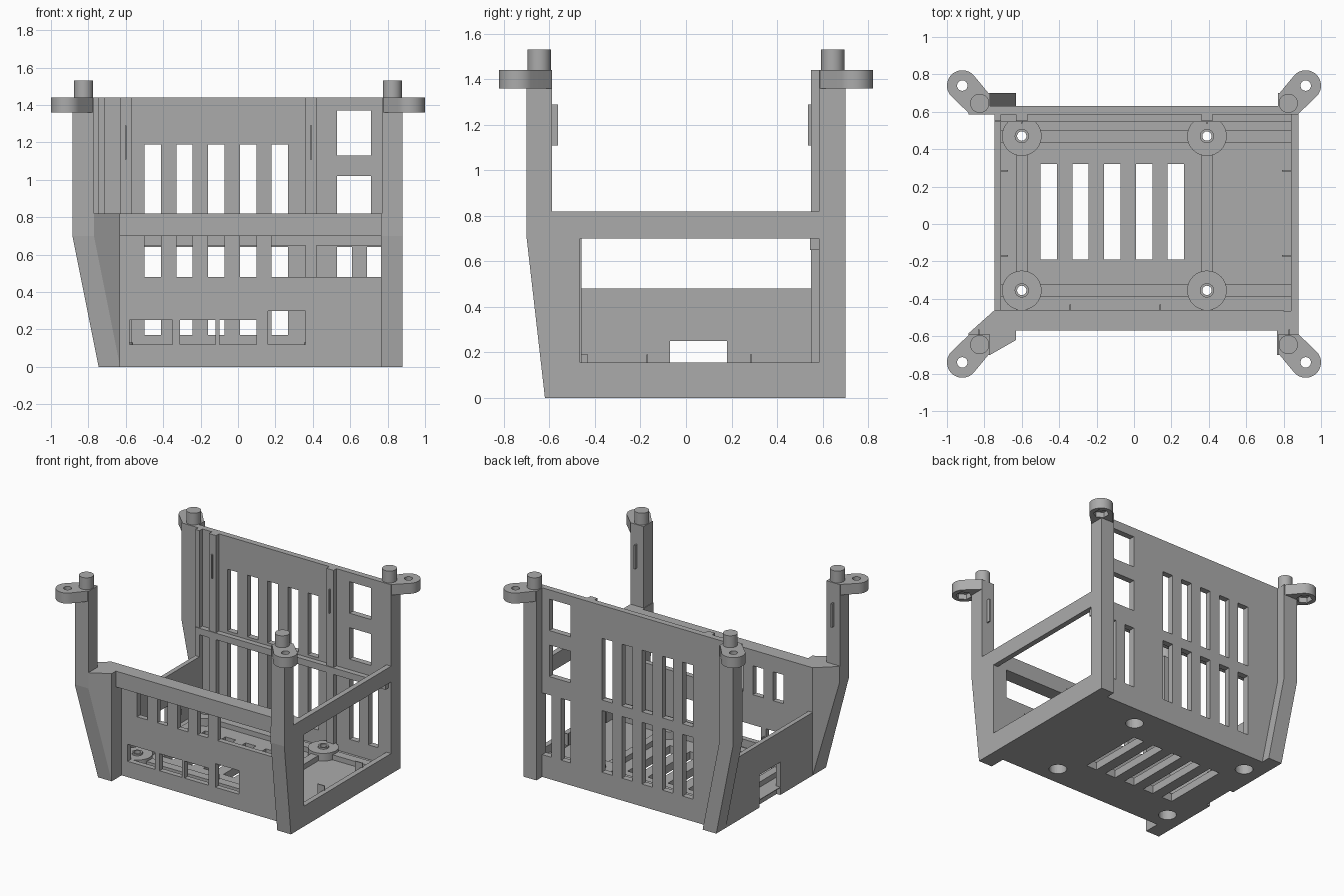
import bpy, bmesh, math
from mathutils import Vector

if "Cube" in bpy.data.objects:
    bpy.data.objects.remove(bpy.data.objects["Cube"], do_unlink=True)

gray = bpy.data.materials.new("matte_gray")
gray.use_nodes = True
gray.diffuse_color = (0.41, 0.41, 0.41, 1)
gray.node_tree.nodes["Principled BSDF"].inputs["Base Color"].default_value = (0.41, 0.41, 0.41, 1)


def finish(name, bm):
    mesh = bpy.data.meshes.new(name)
    bmesh.ops.recalc_face_normals(bm, faces=bm.faces[:])
    bm.to_mesh(mesh)
    bm.free()
    mesh.materials.append(gray)
    ob = bpy.data.objects.new(name, mesh)
    bpy.context.scene.collection.objects.link(ob)
    return ob


def add_box(bm, x0, x1, y0, y1, z0, z1):
    vs = bmesh.ops.create_cube(bm, size=1)["verts"]
    for v in vs:
        v.co = Vector((x1 if v.co.x > 0 else x0, y1 if v.co.y > 0 else y0, z1 if v.co.z > 0 else z0))


def add_rod(bm, x, y, r, z0, z1, sides=32):
    vs = bmesh.ops.create_cone(bm, cap_ends=True, segments=sides, radius1=r, radius2=r, depth=z1 - z0)["verts"]
    bmesh.ops.translate(bm, verts=vs, vec=(x, y, (z0 + z1) / 2))


def box(name, *b):
    bm = bmesh.new()
    add_box(bm, *b)
    return finish(name, bm)


def hull(name, points):
    bm = bmesh.new()
    for p in points:
        bm.verts.new(p)
    res = bmesh.ops.convex_hull(bm, input=bm.verts[:])
    junk = {g for g in res["geom_interior"] + res["geom_unused"] if isinstance(g, bmesh.types.BMVert)}
    bmesh.ops.delete(bm, geom=list(junk), context="VERTS")
    bmesh.ops.dissolve_limit(bm, angle_limit=0.01, verts=bm.verts[:], edges=bm.edges[:])
    return finish(name, bm)


def cut(ob, boxes=(), rods=()):
    # one disjoint cutter mesh, applied and removed
    bm = bmesh.new()
    for b in boxes:
        add_box(bm, *b)
    for r in rods:
        add_rod(bm, *r)
    cutter = finish("cutter", bm)
    cutter.hide_render = True
    mod = ob.modifiers.new("openings", "BOOLEAN")
    mod.operation, mod.solver, mod.object = "DIFFERENCE", "EXACT", cutter
    graph = bpy.context.evaluated_depsgraph_get()
    mesh = bpy.data.meshes.new_from_object(ob.evaluated_get(graph))
    ob.modifiers.clear()
    ob.data = mesh
    bpy.data.objects.remove(cutter, do_unlink=True)


def smooth(ob):
    bpy.ops.object.select_all(action="DESELECT")
    ob.select_set(True)
    bpy.context.view_layer.objects.active = ob
    bpy.ops.object.shade_smooth_by_angle(angle=math.radians(35))


TOP, RAIL = 1.44, 0.82
slots = [(-0.5 + 0.17 * i, -0.412 + 0.17 * i) for i in range(5)]
mounts = [(x, y) for x in (-0.6, 0.39) for y in (-0.355, 0.47)]

# Floor with vents and screw holes
floor = box("floor", -0.745, 0.88, -0.5, 0.63, 0, 0.06)
cut(floor, [(a, b, -0.19, 0.32, -0.1, 0.2) for a, b in slots]
    + [(-0.8, -0.715, -0.07, 0.18, -0.1, 0.2)],
    [(x, y, 0.062, -0.1, 0.2) for x, y in mounts])

# Floor ribs and board standoffs
for x in (-0.6, 0.39):
    rib = box("floor_rib_long", x - 0.03, x + 0.03, -0.46, 0.59, 0.05, 0.1)
    cut(rib, rods=[(x, y, 0.062, -0.1, 0.3) for y in (-0.355, 0.47)])
for y in (-0.355, 0.47):
    rib = box("floor_rib_cross", -0.71, 0.84, y - 0.033, y + 0.033, 0.05, 0.098)
    cut(rib, rods=[(x, y, 0.062, -0.1, 0.3) for x in (-0.6, 0.39)])
for x, y in mounts:
    bm = bmesh.new()
    add_rod(bm, x, y, 0.106, 0.04, 0.118)
    standoff = finish("standoff", bm)
    cut(standoff, rods=[(x, y, 0.062, 0, 0.09)])
    cut(standoff, rods=[(x, y, 0.025, 0, 0.2)])
    bm = bmesh.new()
    add_rod(bm, x, y, 0.038, 0.1, 0.13)
    ring = finish("standoff_ring", bm)
    cut(ring, rods=[(x, y, 0.025, 0, 0.2)])
    smooth(standoff)
    smooth(ring)

# Back wall with two rows of vents and two square ports
back = box("back_wall", -0.77, 0.88, 0.585, 0.63, 0, TOP)
openings = [(a, b, 0.5, 0.7, z, z + 0.47) for a, b in slots for z in (0.17, 0.72)]
openings += [(0.53, 0.71, 0.5, 0.7, z, z + 0.24) for z in (0.78, 1.13)]
openings += [(a, a + 0.08, 0.5, 0.7, 0.17, 0.64) for a in (0.53, 0.69)]
openings += [(-0.9, -0.745, 0.5, 0.7, -0.1, 0.5)]
cut(back, openings)
box("back_shelf", -0.745, 0.86, 0.545, 0.59, 0.65, 0.7)
box("back_corner_rib", -0.745, -0.71, 0.55, 0.59, 0.05, TOP)
for x in (-0.6, 0.39):
    box("back_rib", x - 0.03, x + 0.03, 0.55, 0.59, 0.05, TOP)
    box("back_catch", x - 0.005, x + 0.005, 0.537, 0.56, 1.11, 1.29)

# Front wall with upper vents, lower ports and a thicker top rail
front = box("front_wall", -0.7, 0.8, -0.5, -0.46, 0, 0.71)
ports = [(-0.58, -0.35, 0.25), (-0.31, -0.12, 0.25), (-0.1, 0.1, 0.25), (0.16, 0.36, 0.3)]
cut(front, [(a, b, -0.6, -0.4, 0.48, 0.8) for a, b in slots[:4]]
    + [(0.18, 0.765, -0.6, -0.4, 0.48, 0.8)]
    + [(a, b, -0.6, -0.4, 0.12, top) for a, b, top in ports])
box("front_rail", -0.7, 0.8, -0.57, -0.46, 0.7, RAIL)

# Left side frame with one wide window
frame = box("left_frame", 0.84, 0.88, -0.6, 0.63, 0, RAIL)
cut(frame, [(0.8, 0.95, -0.465, 0.585, 0.155, 0.7)])

# Low right side wall with a connector notch
low = box("right_wall", -0.745, -0.71, -0.5, 0.6, 0, 0.48)
cut(low, [(-0.8, -0.7, -0.07, 0.18, 0.06, 0.25), (-0.8, -0.715, -0.07, 0.18, -0.1, 0.055)])

# Small catches along the floor edges
for y in (-0.17, 0.285):
    box("side_catch", -0.72, -0.675, y - 0.004, y + 0.004, 0.15, 0.19)
    box("side_catch", 0.79, 0.85, y - 0.004, y + 0.004, 0.1, 0.19)
for x in (-0.34, 0.14):
    box("front_catch", x - 0.004, x + 0.004, -0.47, -0.43, 0.15, 0.19)

# Corner posts on the left
hull("front_left_post_base", [(x, y, z) for x in (0.765, 0.88) for y, z in
     ((-0.62, 0), (-0.465, 0), (-0.7, 0.7), (-0.7, RAIL), (-0.465, RAIL))])
box("front_left_post", 0.77, 0.88, -0.7, -0.59, RAIL, TOP)
box("back_left_post", 0.77, 0.88, 0.585, 0.7, 0, TOP)

# Flared corner posts on the right
section = [(-0.885, -0.7), (-0.77, -0.7), (-0.63, -0.62), (-0.63, -0.46), (-0.745, -0.46), (-0.885, -0.585)]
hull("front_right_post_base", [(x, y, z) for x, y in section for z in (0.7, RAIL)]
     + [(x, y, 0) for x in (-0.745, -0.63) for y in (-0.62, -0.46)])
box("front_right_post", -0.885, -0.77, -0.7, -0.59, RAIL, TOP)
hull("back_right_post_base", [(x, y, z) for y in (0.585, 0.7) for x, z in
     ((-0.745, 0), (-0.63, 0), (-0.885, 0.7), (-0.77, 0.7))])
box("back_right_post", -0.885, -0.77, 0.585, 0.7, 0.7, TOP)

# Stacking lugs with bolt holes, nut pockets and pegs
for sx in (-1, 1):
    for sy in (-1, 1):
        cx, cy = sx * 0.918, sy * 0.74
        pts = [(cx + 0.082 * math.cos(i * math.pi / 20), cy + 0.082 * math.sin(i * math.pi / 20)) for i in range(40)]
        pts += [(sx * 0.77, sy * 0.59), (sx * 0.77, sy * 0.69), (sx * 0.88, sy * 0.59)]
        lug = hull("stacking_lug", [(x, y, z) for x, y in pts for z in (1.36, TOP)])
        cut(lug, rods=[(cx, cy, 0.055, 1.3, 1.4, 6)])
        cut(lug, rods=[(cx, cy, 0.028, 1.3, 1.5)])
        smooth(lug)
        bm = bmesh.new()
        add_rod(bm, sx * 0.825, sy * 0.645, 0.051, 1.42, 1.53)
        smooth(finish("stacking_peg", bm))
    box("post_catch", sx * 0.83 - 0.005, sx * 0.83 + 0.005, -0.6, -0.563, 1.11, 1.29)
